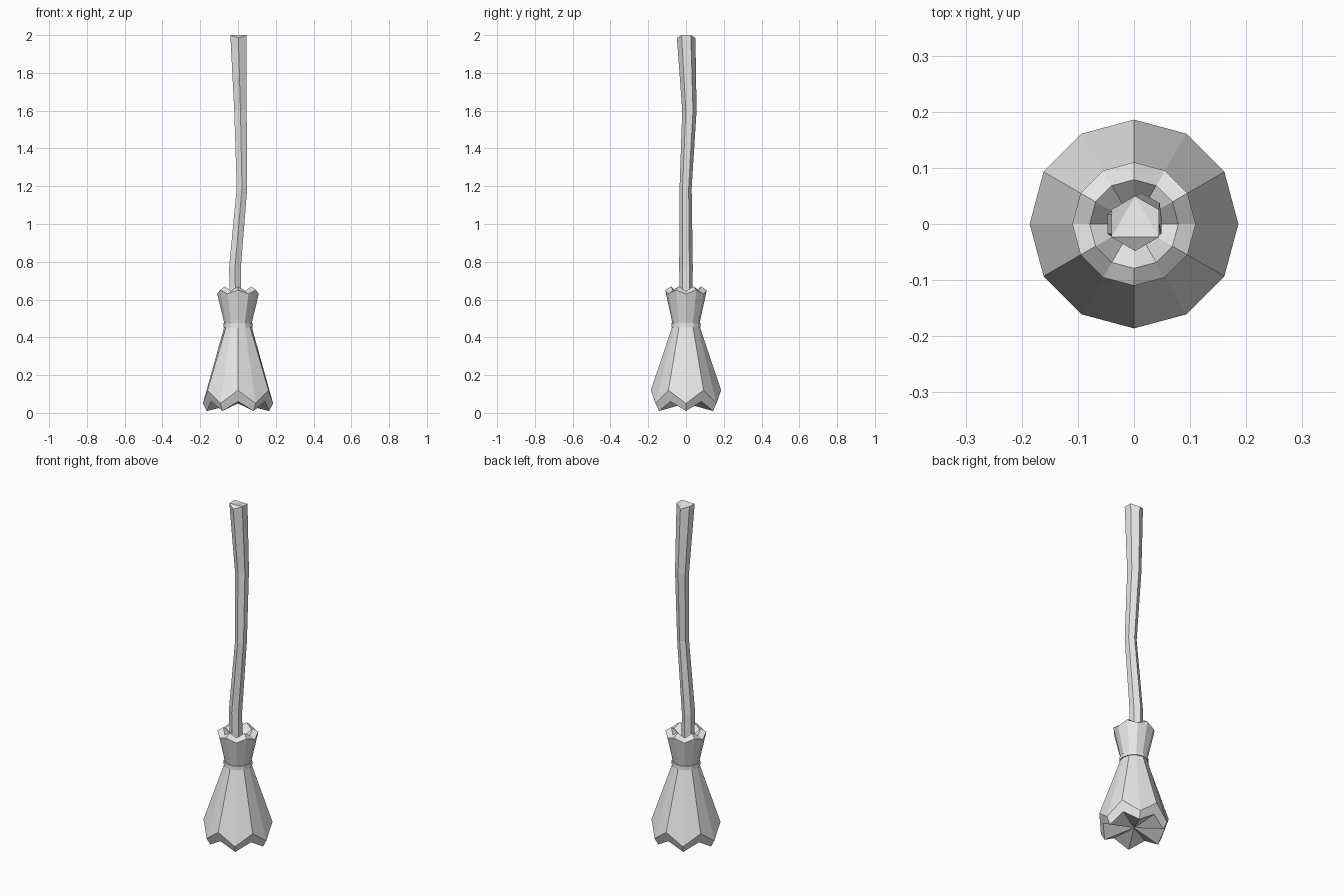
import bpy
import bmesh
from math import sin, cos, radians
from mathutils import Vector

cube = bpy.data.objects.get("Cube")
if cube:
    bpy.data.objects.remove(cube)

grey = bpy.data.materials.new("plain_grey")
grey.use_nodes = True
grey.diffuse_color = (0.8, 0.8, 0.8, 1)
grey.node_tree.nodes["Principled BSDF"].inputs["Base Color"].default_value = (0.8, 0.8, 0.8, 1)


def ring(sides, r, z_low, z_high, centre=(0, 0), start=0):
    """Ring of points whose heights alternate between low and high."""
    pts = []
    for i in range(sides):
        a = radians(start + i * 360 / sides)
        z = z_high if i % 2 else z_low
        pts.append(Vector((centre[0] + r * cos(a), centre[1] + r * sin(a), z)))
    return pts


def bridge(bm, a, b):
    n = len(a)
    for i in range(n):
        j = (i + 1) % n
        bm.faces.new((a[i], a[j], b[j], b[i]))


def fan(bm, loop, z):
    tip = bm.verts.new((0, 0, z))
    for i, v in enumerate(loop):
        bm.faces.new((v, loop[(i + 1) % len(loop)], tip))


def finish(bm, name):
    bmesh.ops.recalc_face_normals(bm, faces=bm.faces)
    mesh = bpy.data.meshes.new(name)
    bm.to_mesh(mesh)
    bm.free()
    mesh.materials.append(grey)
    obj = bpy.data.objects.new(name, mesh)
    bpy.context.collection.objects.link(obj)


def add_rings(bm, rings):
    loops = [[bm.verts.new(p) for p in r] for r in rings]
    for a, b in zip(loops, loops[1:]):
        bridge(bm, a, b)
    return loops


# Bristles: flared skirt, pinched waist and notched collar
# Each row is radius, low height, high height
profile = [
    (0.165, 0.01, 0.06),
    (0.186, 0.05, 0.12),
    (0.070, 0.465, 0.465),
    (0.110, 0.63, 0.65),
    (0.079, 0.645, 0.67),
]
bm = bmesh.new()
loops = add_rings(bm, [ring(12, *row) for row in profile])
fan(bm, loops[0], 0.05)
fan(bm, loops[-1], 0.59)
finish(bm, "bristles")

# Binding band round the waist
bm = bmesh.new()
loops = add_rings(bm, [ring(12, r, z, z) for r, z in
                       [(0.066, 0.45), (0.078, 0.453), (0.077, 0.475), (0.066, 0.48)]])
bridge(bm, loops[-1], loops[0])
finish(bm, "binding_band")

# Crooked six-sided handle: x, y, radius, height
path = [
    (-0.012, 0, 0.033, 0.52),
    (-0.016, 0, 0.036, 0.77),
    (0.021, -0.002, 0.032, 1.19),
    (0.013, 0.018, 0.038, 1.6),
    (0.002, 0.001, 0.049, 2.0),
]
rings = [ring(6, r, z, z, (x, y), 90) for x, y, r, z in path]
for i in (0, 3):
    rings[-1][i].z -= 0.015
bm = bmesh.new()
loops = add_rings(bm, rings)
bm.faces.new(loops[0])
top = loops[-1]
for corners in ((0, 1, 2), (0, 2, 4), (2, 3, 4), (0, 4, 5)):
    bm.faces.new([top[c] for c in corners])
finish(bm, "handle")
